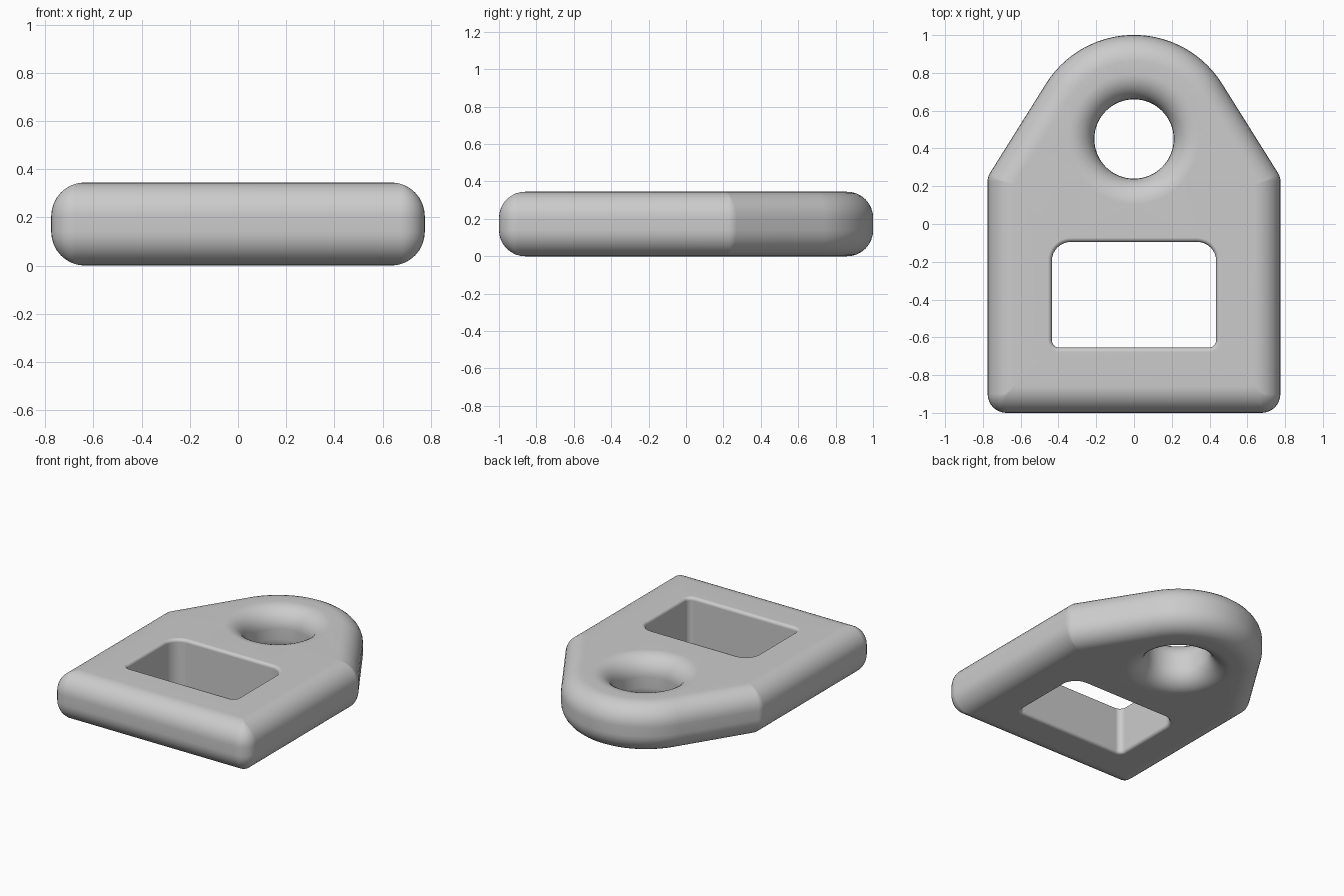
import bpy, bmesh
from math import atan2, cos, sin, pi, tau
from mathutils import Vector

if "Cube" in bpy.data.objects:
    bpy.data.objects.remove(bpy.data.objects["Cube"])

HEIGHT = 0.345
STEPS = 8


def rounded_outline(corners, inset):
    """Counter-clockwise outline of (x, y, radius, segments) corners, moved inward by inset."""
    ring = []
    for i, (x, y, radius, segments) in enumerate(corners):
        p = Vector((x, y))
        to_prev = (Vector(corners[i - 1][:2]) - p).normalized()
        to_next = (Vector(corners[(i + 1) % len(corners)][:2]) - p).normalized()
        half = to_prev.angle(to_next) / 2
        r = max(radius - inset, 0.006)
        centre = p + (to_prev + to_next).normalized() * (inset + r) / sin(half)
        start = atan2(-to_prev.x, to_prev.y) + pi
        start = atan2(to_prev.x, -to_prev.y)
        for k in range(segments + 1):
            a = start + (pi - 2 * half) * k / segments
            ring.append(centre + Vector((cos(a), sin(a))) * r)
    return ring


def circle(centre_y, radius, count=64):
    return [Vector((radius * cos(tau * k / count), centre_y + radius * sin(tau * k / count)))
            for k in range(count)]


def wall(bm, outline, fillet):
    """Vertical wall with filleted rims; returns the bottom and top edge loops."""
    quarter = [pi / 2 * k / STEPS for k in range(STEPS + 1)]
    levels = [(fillet * (1 - sin(a)), fillet * (1 - cos(a))) for a in quarter]
    profile = levels + [(d, HEIGHT - z) for d, z in reversed(levels)]
    rings = [[bm.verts.new((p.x, p.y, z)) for p in outline(d)] for d, z in profile]
    for low, high in zip(rings, rings[1:]):
        for i in range(len(low)):
            bm.faces.new((low[i - 1], low[i], high[i], high[i - 1]))
    return [[bm.edges.get((r[i - 1], r[i])) for i in range(len(r))]
            for r in (rings[0], rings[-1])]


# Plate outline: the rounded end is a large fillet on the meeting slanted sides
body = [(-0.775, -1, 0.1, 8), (0.775, -1, 0.1, 8), (0.775, 0.25, 0.08, 6),
        (0, 1.486, 0.55, 48), (-0.775, 0.25, 0.08, 6)]
slot = [(-0.435, -0.655, 0.04, 6), (0.435, -0.655, 0.04, 6),
        (0.435, -0.095, 0.1, 8), (-0.435, -0.095, 0.1, 8)]

bm = bmesh.new()
loops = [
    wall(bm, lambda d: rounded_outline(body, d), 0.14),
    wall(bm, lambda d: rounded_outline(slot, -d), 0.022),
    wall(bm, lambda d: circle(0.45, 0.21 + d), 0.135),
]

# Flat bottom and top around both openings
for side in (0, 1):
    edges = [e for pair in loops for e in pair[side]]
    bmesh.ops.triangle_fill(bm, use_beauty=True, use_dissolve=False, edges=edges)
bmesh.ops.recalc_face_normals(bm, faces=bm.faces)

mesh = bpy.data.meshes.new("strap_plate")
bm.to_mesh(mesh)
bm.free()
plate = bpy.data.objects.new("strap_plate", mesh)
bpy.context.collection.objects.link(plate)

# Plain grey finish
grey = bpy.data.materials.new("grey")
grey.use_nodes = True
colour = (0.6, 0.6, 0.6, 1)
grey.diffuse_color = colour
grey.node_tree.nodes["Principled BSDF"].inputs["Base Color"].default_value = colour
mesh.materials.append(grey)

# Smooth fillets with clean flat faces
bpy.ops.object.select_all(action="DESELECT")
plate.select_set(True)
bpy.context.view_layer.objects.active = plate
bpy.ops.object.shade_smooth_by_angle(angle=pi / 4)
weighted = plate.modifiers.new("even_normals", "WEIGHTED_NORMAL")
weighted.keep_sharp = True
